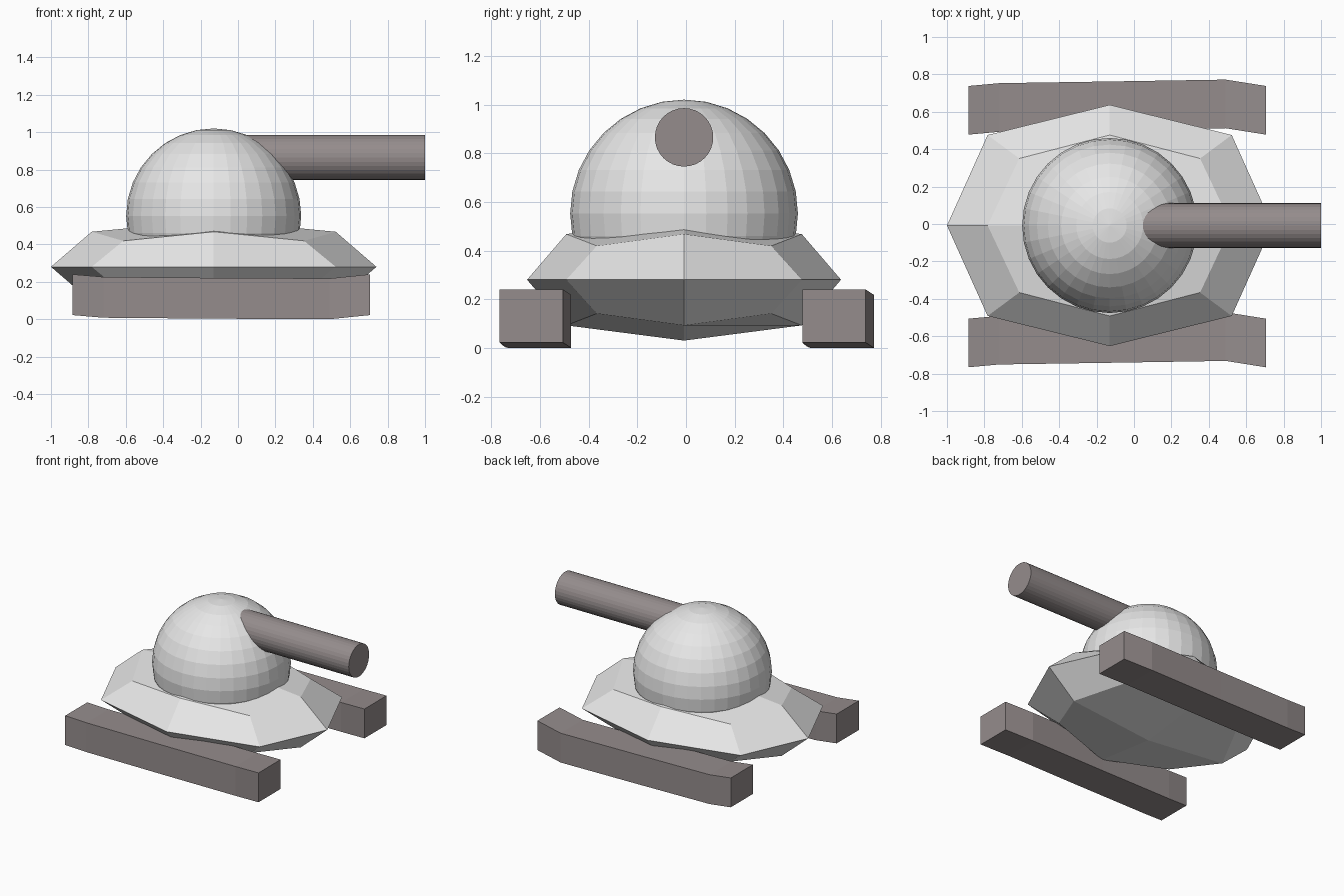
import bpy, bmesh, math

if "Cube" in bpy.data.objects:
    bpy.data.objects.remove(bpy.data.objects["Cube"])

CX, CY = -0.13, -0.008


def material(name, rgb):
    m = bpy.data.materials.new(name)
    m.diffuse_color = (*rgb, 1)
    m.use_nodes = True
    m.node_tree.nodes["Principled BSDF"].inputs["Base Color"].default_value = m.diffuse_color
    return m


light = material("light grey", (0.8, 0.8, 0.8))
dark = material("warm dark grey", (0.30, 0.265, 0.265))


def finish(name, mat):
    ob = bpy.context.object
    ob.name = name
    ob.data.materials.append(mat)
    return ob


# Hull: flattened box, subdivided once into a faceted lozenge
bpy.ops.mesh.primitive_cube_add(size=2, location=(CX, CY, 0.28))
hull = finish("hull", light)
hull.scale = (0.87, 0.645, 0.25)
sub = hull.modifiers.new("facets", 'SUBSURF')
sub.levels = sub.render_levels = 1
sub.use_limit_surface = False
bpy.ops.object.modifier_apply(modifier=sub.name)
for p in hull.data.polygons:
    p.use_smooth = False

# Turret dome
bpy.ops.mesh.primitive_uv_sphere_add(segments=32, ring_count=16, radius=0.468,
                                     location=(CX, CY, 0.552))
finish("turret", light)

# Gun barrel along +x, starting inside the turret
x0, x1 = CX, 1.0
bpy.ops.mesh.primitive_cylinder_add(vertices=32, radius=0.12, depth=x1 - x0,
                                    location=((x0 + x1) / 2, CY, 0.865),
                                    rotation=(0, math.pi / 2, 0))
finish("gun_barrel", dark)

# Tracks: slightly bowed square beams; stations are (x, y shift, z shift)
STATIONS = [(-0.885, 0, 0), (-0.72, 0.015, -0.014), (-0.13, 0.024, -0.019),
            (0.49, 0.034, -0.022), (0.705, 0, 0)]


def track(name, y):
    bm = bmesh.new()
    rings = []
    for x, dy, dz in STATIONS:
        rings.append([bm.verts.new((x, y + dy + a, 0.131 + dz + b))
                      for a, b in ((-0.13, -0.109), (0.13, -0.109),
                                   (0.13, 0.109), (-0.13, 0.109))])
    for r, s in zip(rings, rings[1:]):
        for i in range(4):
            j = (i + 1) % 4
            bm.faces.new((r[i], r[j], s[j], s[i]))
    bm.faces.new(rings[0])
    bm.faces.new(rings[-1])
    bmesh.ops.recalc_face_normals(bm, faces=bm.faces)
    me = bpy.data.meshes.new(name)
    bm.to_mesh(me)
    bm.free()
    me.materials.append(dark)
    bpy.context.collection.objects.link(bpy.data.objects.new(name, me))


track("front_track", -0.636)
track("back_track", 0.608)
